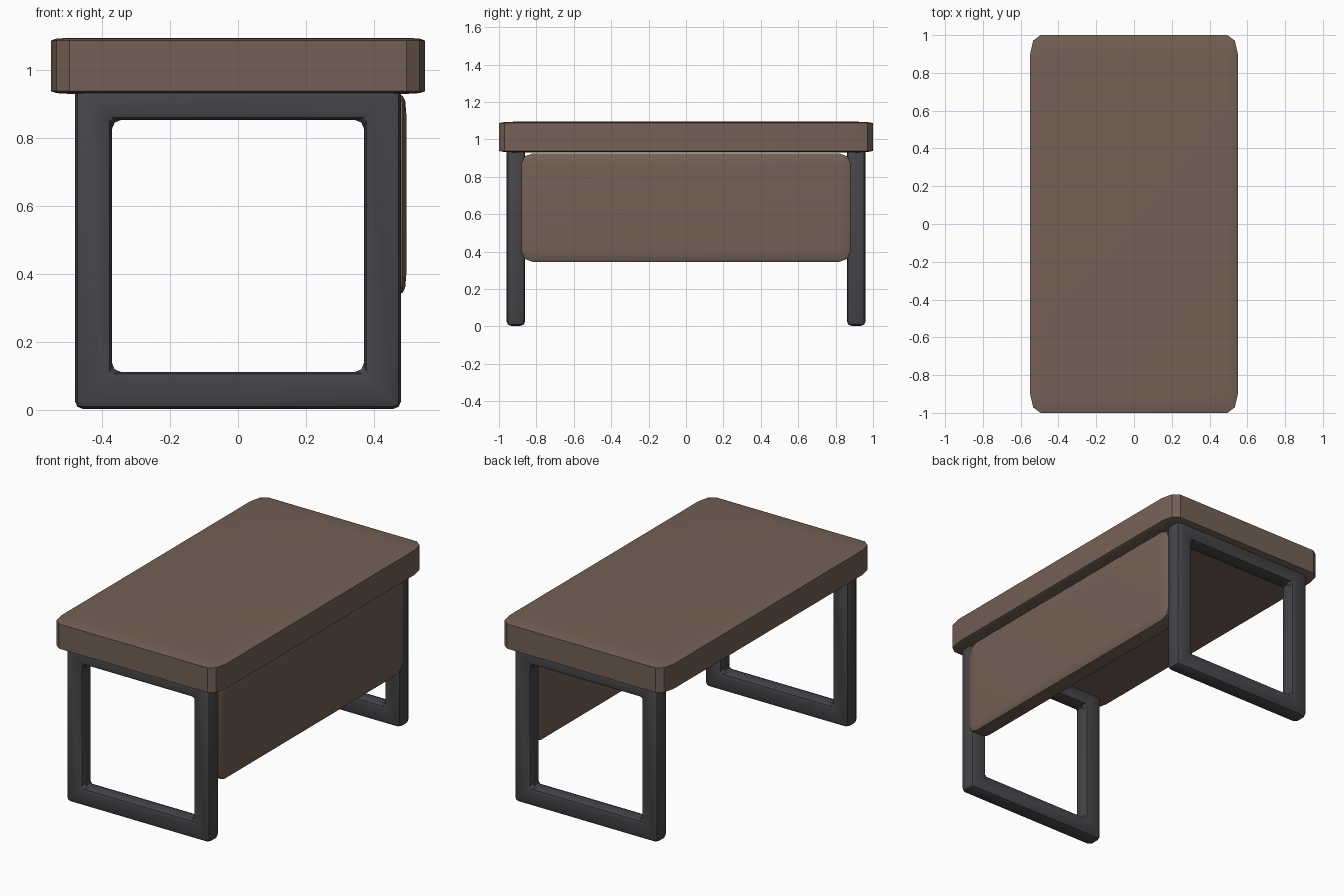
import bpy
import bmesh
from math import radians
from mathutils import Vector

cube = bpy.data.objects.get("Cube")
if cube:
    bpy.data.objects.remove(cube, do_unlink=True)


def make_material(name, colour):
    mat = bpy.data.materials.new(name)
    mat.use_nodes = True
    mat.diffuse_color = colour
    bsdf = mat.node_tree.nodes["Principled BSDF"]
    bsdf.inputs["Base Color"].default_value = colour
    bsdf.inputs["Roughness"].default_value = 0.7
    return mat


wood = make_material("brown wood", (0.175, 0.118, 0.09, 1))
metal = make_material("dark metal", (0.06, 0.058, 0.066, 1))


def finish(bm, name, mat):
    bmesh.ops.recalc_face_normals(bm, faces=bm.faces)
    mesh = bpy.data.meshes.new(name)
    bm.to_mesh(mesh)
    bm.free()
    mesh.materials.append(mat)
    obj = bpy.data.objects.new(name, mesh)
    bpy.context.collection.objects.link(obj)
    bpy.ops.object.select_all(action="DESELECT")
    obj.select_set(True)
    bpy.context.view_layer.objects.active = obj
    bpy.ops.object.shade_smooth_by_angle(angle=radians(30))
    return obj


def rounded_slab(name, low, high, rounding):
    """Box whose edge rounding has its own size along each axis."""
    low, high, rounding = Vector(low), Vector(high), Vector(rounding)
    size, centre = high - low, (low + high) / 2
    bm = bmesh.new()
    bmesh.ops.create_cube(bm, size=1)
    bmesh.ops.bevel(bm, geom=bm.edges[:], offset=0.1, segments=2,
                    profile=0.5, affect="EDGES")
    # Stretch the rounded rim and the flat core separately
    for v in bm.verts:
        for i in range(3):
            side = 1 if v.co[i] > 0 else -1
            rim = max(0, abs(v.co[i]) - 0.4) / 0.1
            flat = size[i] / 2 - rounding[i]
            v.co[i] = centre[i] + side * (flat + rim * rounding[i])
    return finish(bm, name, wood)


def leg_frame(name, y):
    """Square loop of bar with softened edges."""
    half, bar, depth = 0.48, 0.11, 0.10
    bm = bmesh.new()
    loops = []
    for r, dy in ((half, -1), (half - bar, -1), (half - bar, 1), (half, 1)):
        loops.append([bm.verts.new((sx * r, y + dy * depth / 2, half + 0.003 + sz * r))
                      for sx, sz in ((-1, -1), (1, -1), (1, 1), (-1, 1))])
    for a, b in zip(loops, loops[1:] + loops[:1]):
        for i in range(4):
            j = (i + 1) % 4
            bm.faces.new((a[i], a[j], b[j], b[i]))
    bmesh.ops.recalc_face_normals(bm, faces=bm.faces)
    sharp = [e for e in bm.edges if e.calc_face_angle(0) > 0.1]
    bmesh.ops.bevel(bm, geom=sharp, offset=0.025, segments=2,
                    profile=0.5, affect="EDGES")
    return finish(bm, name, metal)


# Desk top
rounded_slab("desk_top", (-0.55, -1, 0.93), (0.55, 1, 1.095), (0.055, 0.1, 0.008))

# Modesty panel along the left side
rounded_slab("side_panel", (0.385, -0.88, 0.345), (0.495, 0.88, 0.925),
             (0.011, 0.06, 0.055))

# Leg frames at both ends
leg_frame("front_leg_frame", -0.91)
leg_frame("back_leg_frame", 0.91)
